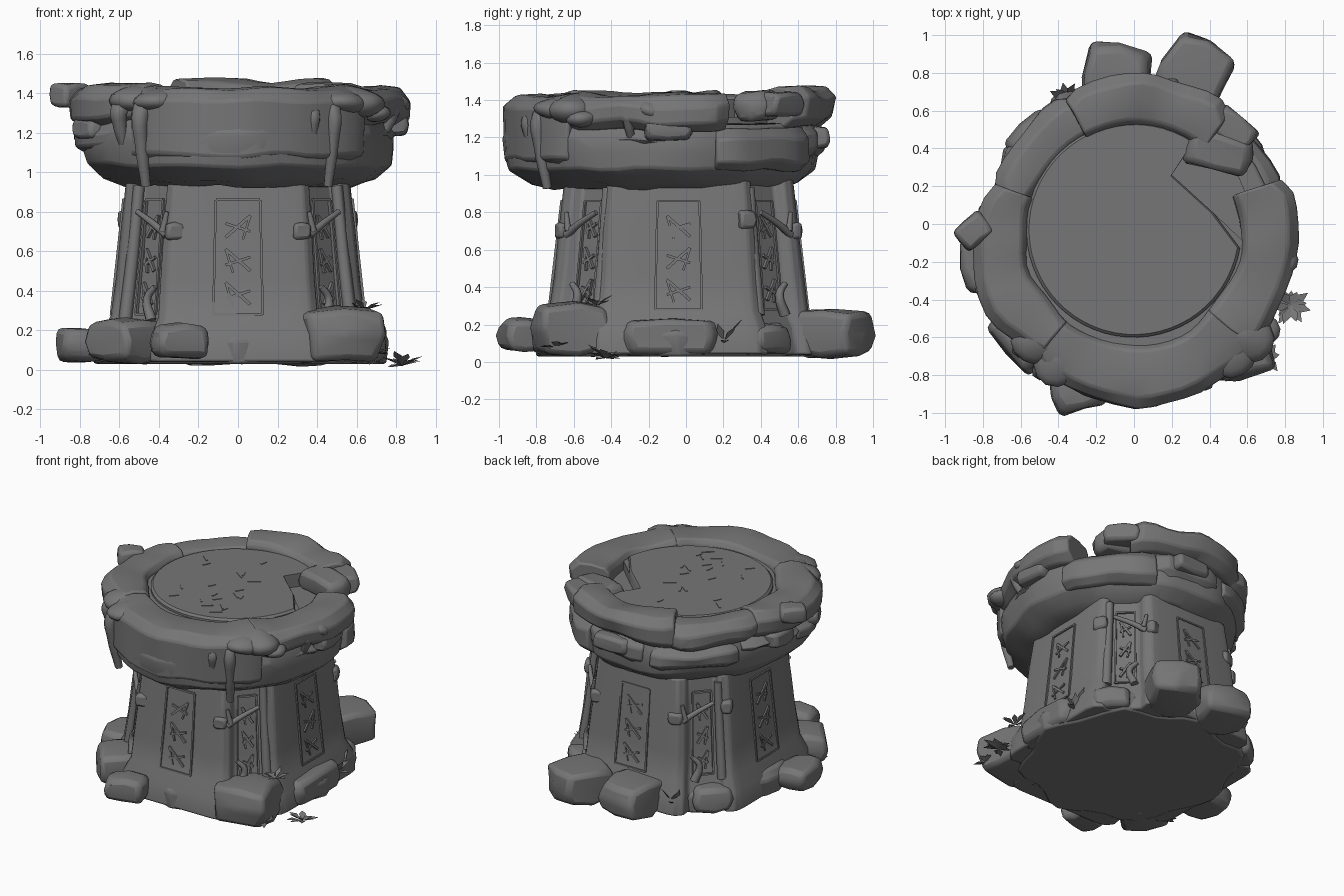
import bpy, bmesh, math, random
from mathutils import Vector, Matrix, noise

if "Cube" in bpy.data.objects:
    bpy.data.objects.remove(bpy.data.objects["Cube"])

random.seed(4)
STONE = bpy.data.materials.new("grey stone")
STONE.diffuse_color = (0.18, 0.18, 0.18, 1)
STONE.use_nodes = True
STONE.node_tree.nodes["Principled BSDF"].inputs["Base Color"].default_value = STONE.diffuse_color
CY = -0.04  # body centre in y


def finish(name, bm, bevel=0, rough=0, angle=35, flat=False):
    for v in bm.verts:
        if rough:
            n = noise.noise_vector(v.co * 4) * rough
            v.co += Vector((n.x, n.y, 0)) if flat else n
    bmesh.ops.recalc_face_normals(bm, faces=bm.faces)
    me = bpy.data.meshes.new(name)
    bm.to_mesh(me)
    bm.free()
    ob = bpy.data.objects.new(name, me)
    bpy.context.collection.objects.link(ob)
    me.materials.append(STONE)
    if bevel:
        m = ob.modifiers.new("bevel", 'BEVEL')
        m.width, m.segments, m.limit_method = bevel, 2, 'ANGLE'
        m.angle_limit = math.radians(28)
    bpy.ops.object.select_all(action='DESELECT')
    ob.select_set(True)
    bpy.context.view_layer.objects.active = ob
    bpy.ops.object.shade_smooth_by_angle(angle=math.radians(angle))
    return ob


def loft(name, rings, **kw):
    """Skin rings of points and cap both ends."""
    bm = bmesh.new()
    vs = [[bm.verts.new(p) for p in r] for r in rings]
    n = len(vs[0])
    for a, b in zip(vs, vs[1:]):
        for i in range(n):
            bm.faces.new((a[i], a[(i + 1) % n], b[(i + 1) % n], b[i]))
    bm.faces.new(vs[0])
    bm.faces.new(vs[-1])
    return finish(name, bm, **kw)


def rock(name, loc, size, turn=0, tilt=0, jit=0.12, bevel=0.03):
    bm = bmesh.new()
    bmesh.ops.create_cube(bm, size=1)
    bmesh.ops.subdivide_edges(bm, edges=bm.edges, cuts=1, use_grid_fill=True)
    for v in bm.verts:
        out = sum(abs(c) > 0.4 for c in v.co)
        v.co *= (1, 1, 0.93, 0.84)[out]
        v.co += Vector([random.uniform(-jit, jit) * 0.5 for _ in range(3)])
    m = Matrix.Translation(loc) @ Matrix.Rotation(math.radians(turn), 4, 'Z') @ Matrix.Rotation(tilt, 4, 'X')
    bm.transform(m @ Matrix.Diagonal((*size, 1)))
    return finish(name, bm, bevel=bevel, angle=40)


def tube(name, pts, r0, r1):
    """Tapered round strand through points."""
    cu = bpy.data.curves.new(name, 'CURVE')
    cu.dimensions, cu.bevel_depth, cu.bevel_resolution, cu.use_fill_caps = '3D', 1, 1, True
    cu.resolution_u = 4
    sp = cu.splines.new('BEZIER')
    sp.bezier_points.add(len(pts) - 1)
    for i, (bp, p) in enumerate(zip(sp.bezier_points, pts)):
        bp.co, bp.handle_left_type, bp.handle_right_type = p, 'AUTO', 'AUTO'
        bp.radius = r0 + (r1 - r0) * i / (len(pts) - 1)
    ob = bpy.data.objects.new(name, cu)
    bpy.context.collection.objects.link(ob)
    cu.materials.append(STONE)


# ---- tapering body: wide cardinal faces, recessed diagonal faces between ribs
def section(z, s):
    half = [(0.29, 0.60), (0.345, 0.59), (0.38, 0.55), (0.37, 0.495)]
    corner = half + [(y, x) for x, y in reversed(half)]
    pts = []
    for k in range(4):
        c, sn = math.cos(-k * math.pi / 2), math.sin(-k * math.pi / 2)
        pts += [(s * (x * c - y * sn), s * 1.08 * (x * sn + y * c) + CY, z) for x, y in corner]
    return pts


def body_scale(z):
    return 1.115 - 0.18 * z


loft("body", [section(z, s) for z, s in
              [(0.04, 1.17), (0.18, 1.15), (0.27, 1.07), (0.45, body_scale(0.45)),
               (0.7, body_scale(0.7)), (0.98, body_scale(0.98))]], bevel=0.012, rough=0.006)


# ---- carved panels: maps across, up and outward on one face of the body
def on_face(ang, dist_x, dist_y):
    a = math.radians(ang)

    def place(u, z, out):
        s = body_scale(z)
        dx, dy = math.cos(a), math.sin(a)
        return Vector((dx * (dist_x * s + out) - dy * u, dy * (dist_y * s + out) + CY + dx * u, z))
    return place


def strip(bm, place, u0, z0, u1, z1, w, out):
    d = Vector((u1 - u0, z1 - z0)).normalized() * w
    q = [(u0 + d.y, z0 - d.x), (u1 + d.y, z1 - d.x), (u1 - d.y, z1 + d.x), (u0 - d.y, z0 + d.x)]
    lo = [bm.verts.new(place(u, z, -0.02)) for u, z in q]
    hi = [bm.verts.new(place(u, z, out)) for u, z in q]
    bm.faces.new(hi)
    for i in range(4):
        bm.faces.new((lo[i], lo[(i + 1) % 4], hi[(i + 1) % 4], hi[i]))


for ang in range(0, 360, 45):
    diag = ang % 90
    place = on_face(ang, *((0.617, 0.666) if diag else (0.60, 0.648)))
    w = 0.07 if diag else 0.125
    bm = bmesh.new()
    frame = [(-w, 0.28), (w, 0.28), (w * 0.9, 0.86), (-w * 0.9, 0.86)]
    for (a, b), (c, d) in zip(frame, frame[1:] + frame[:1]):
        strip(bm, place, a, b, c, d, 0.006, 0.01)
    for z in (0.38, 0.55, 0.72):  # angular carved marks
        k = random.choice((-1, 1)) * w * 0.5
        strip(bm, place, -k, z - 0.05, k, z + 0.06, 0.008, 0.01)
        strip(bm, place, -k, z + 0.02, k, z - 0.02, 0.007, 0.009)
        strip(bm, place, k, z + 0.06, k * 0.4, z - 0.06, 0.006, 0.009)
    finish("carved_panel", bm)

# ---- foot slab and boulders
loft("foot", [[(r * math.cos(t) * (1 + 0.05 * math.cos(8 * t)), r * 1.04 * math.sin(t) * (1 + 0.05 * math.cos(8 * t)) + CY, z)
               for t in [i * math.tau / 40 for i in range(40)]]
              for z, r in [(0.03, 0.70), (0.15, 0.72), (0.21, 0.67)]], bevel=0.015, rough=0.05, flat=True)
for loc, size, turn in [
        ((-0.29, -0.88, 0.14), (0.28, 0.22, 0.18), 15), ((0.51, -0.62, 0.17), (0.41, 0.40, 0.28), 12),
        ((-0.56, -0.58, 0.145), (0.32, 0.34, 0.23), 40), ((-0.79, -0.20, 0.125), (0.25, 0.32, 0.17), 8),
        ((-0.10, 0.77, 0.15), (0.36, 0.36, 0.25), -8), ((0.31, 0.78, 0.15), (0.37, 0.40, 0.25), -27),
        ((0.66, -0.08, 0.13), (0.18, 0.52, 0.19), 0), ((0.52, 0.40, 0.12), (0.26, 0.28, 0.17), 45),
        ((-0.50, 0.43, 0.13), (0.28, 0.28, 0.19), -45)]:
    rock("base_boulder", loc, size, turn)

# ---- capital: outline radius every 15 degrees, starting at +x
OUT = [0.87, 0.86, 0.85, 0.83, 0.86, 0.85, 0.86, 0.86, 0.84, 0.82, 0.82, 0.81,
       0.85, 0.87, 0.87, 0.83, 0.84, 0.86, 0.88, 0.87, 0.86, 0.86, 0.85, 0.85]
CAP_Y = -0.07


def outline(deg):
    f = (deg % 360) / 15
    i = int(f)
    return OUT[i % 24] + (OUT[(i + 1) % 24] - OUT[i % 24]) * (f - i)


def ring(z, s, front=0, n=48):
    """Capital ring; 'front' pushes the front part outward."""
    pts = []
    for i in range(n):
        d = i * 360 / n
        t = math.radians(d)
        r = outline(d) * s + front * max(0, -math.sin(t)) ** 1.2
        pts.append((r * math.cos(t), r * math.sin(t) + CAP_Y, z))
    return pts


loft("capital_lower", [ring(0.925, 0.67, 0.05), ring(0.955, 0.79, 0.06), ring(1.03, 0.89, 0.10), ring(1.12, 0.91, 0.10),
                       ring(1.20, 0.91, 0.10), ring(1.27, 0.88, 0.09)], bevel=0.012, rough=0.025)


def arc(name, a0, a1, r_in, s, z0, z1, step=6):
    """Curved rim block with a chamfered section, dipping inward."""
    rings = []
    n = max(2, round((a1 - a0) / step))
    for i in range(n + 1):
        d = a0 + (a1 - a0) * i / n
        t = math.radians(d)
        ro = outline(d) * s * (0.965 if i in (0, n) else 1)
        sec = [(r_in, z0), (ro - 0.06, z0), (ro, z0 + 0.05), (ro + 0.005, z1 - 0.06), (ro - 0.05, z1 - 0.005),
               ((ro + r_in) / 2, z1), (r_in + 0.03, z1 - 0.015), (r_in, z1 - 0.05)]
        rings.append([(r * math.cos(t), r * math.sin(t) + CAP_Y, z) for r, z in sec])
    return loft(name, rings, bevel=0.012, rough=0.03)


for a0, a1, r_in, s, z0, z1 in [
        (-44, 22, 0.57, 1.01, 1.24, 1.43), (52, 116, 0.59, 1.0, 1.25, 1.47), (113, 160, 0.59, 0.99, 1.24, 1.42),
        (158, 232, 0.57, 1.0, 1.24, 1.44), (229, 318, 0.57, 1.025, 1.04, 1.425)]:
    arc("rim_block", a0, a1, r_in, s, z0, z1)
for a0, a1, s, z0, z1 in [(-42, -5, 0.95, 1.13, 1.25), (18, 64, 0.98, 1.02, 1.25), (64, 100, 0.95, 1.08, 1.27),
                          (104, 150, 0.96, 1.06, 1.25), (152, 190, 0.96, 1.14, 1.26), (188, 230, 0.97, 1.08, 1.26)]:
    arc("under_rim_block", a0, a1, 0.6, s, z0, z1)

# ---- top disc with a broken-out wedge, and the bed around it
TOP = 1.405
edge = [(0.57 * math.cos(math.radians(d)), 0.57 * math.sin(math.radians(d)) - 0.03) for d in range(56, 356, 6)]
wedge = [(0.42, 0.06), (0.2, 0.26)]
loft("top_disc", [[(x * k, y * k, z) for x, y in edge + wedge] for z, k in [(1.2, 1.0), (TOP - 0.015, 1.0), (TOP, 0.975)]])
bed = [(x * 1.13, y * 1.13) for x, y in edge] + wedge
loft("disc_bed", [[(x, y, z) for x, y in bed] for z in (1.2, 1.375)])
loft("wedge_floor", [[(0.63 * math.cos(t), 0.63 * math.sin(t) - 0.05, z) for t in [i * math.tau / 40 for i in range(40)]]
                     for z in (1.2, 1.31)])
rock("fallen_stone", (0.45, 0.38, 1.37), (0.36, 0.2, 0.17), -14, 0.1)
bm = bmesh.new()
for i in range(22):  # shallow chisel marks on the disc
    a, r = random.uniform(0, 6.28), random.uniform(0.1, 0.48)
    x, y = r * math.cos(a), r * math.sin(a) - 0.05
    if x + y < 0.3:
        strip(bm, lambda u, z, o: Vector((u, z, TOP + o)), x, y, x + random.uniform(-.08, .08), y + 0.05, 0.006, 0.004)
finish("chisel_marks", bm)

# ---- loose stones wedged around the rim
for loc, size, turn in [((-0.85, -0.04, 1.39), (0.2, 0.15, 0.12), 40), ((0.80, -0.1, 1.24), (0.12, 0.26, 0.12), 5),
                        ((-0.76, 0.0, 1.21), (0.14, 0.24, 0.11), 0), ((0.1, 0.70, 1.2), (0.3, 0.14, 0.12), 0),
                        ((0.52, 0.50, 1.38), (0.26, 0.16, 0.13), -40), ((-0.74, -0.4, 1.22), (0.14, 0.22, 0.11), 30)]:
    rock("rim_stone", loc, size, turn, bevel=0.02)

# ---- moss drips hugging the rim and flat lobes on the corners
for x, y, z0, z1, r in [(-0.49, -0.77, 1.38, 0.93, 0.06), (0.48, -0.78, 1.38, 0.93, 0.055), (0.38, -0.84, 1.36, 1.1, 0.05),
                        (-0.60, -0.66, 1.38, 1.12, 0.06), (0.78, -0.31, 1.38, 1.2, 0.05)]:
    tube("moss_drip", [(x * 0.85, y * 0.85, z0), (x, y, z0 - 0.07), (x, y, (z0 + z1) / 2), (x * 0.95, y * 0.95, z1)], r, r * 0.45)
for x, y, z, r in [(0.60, -0.62, 1.36, 0.12), (0.68, -0.56, 1.31, 0.08), (0.52, -0.71, 1.36, 0.10), (-0.52, -0.63, 1.37, 0.11),
                   (0.78, -0.2, 1.36, 0.08), (-0.41, -0.75, 1.365, 0.10)]:
    bm = bmesh.new()
    bmesh.ops.create_uvsphere(bm, u_segments=12, v_segments=8, radius=r)
    bm.transform(Matrix.Translation((x, y, z)) @ Matrix.Diagonal((1.2, 1.1, 0.6, 1)))
    finish("moss_lobe", bm, rough=0.035, angle=60)


# ---- leafy tufts: fans of pointed blades
def tuft(name, c, size, n, lift):
    bm = bmesh.new()
    for i in range(n):
        a = i * math.tau / n + random.uniform(-.3, .3)
        d = Vector((math.cos(a), math.sin(a), random.uniform(0.1, lift))) * size * random.uniform(0.6, 1)
        w = Vector((-math.sin(a), math.cos(a), 0)) * size * 0.2
        c0 = Vector(c)
        pts = [c0, c0 + d * 0.55 + w, c0 + d * 1.0 - Vector((0, 0, size * 0.15)), c0 + d * 0.55 - w]
        bm.faces.new([bm.verts.new(p) for p in pts])
    finish(name, bm)


for c, size, n, lift in [((0.83, -0.43, 0.02), 0.12, 14, 0.9), ((0.70, -0.70, 0.08), 0.11, 9, 0.8), ((-0.36, 0.66, 0.1), 0.11, 11, 1.8),
                         ((0.68, 0.2, 0.1), 0.11, 9, 1.8), ((0.64, -0.48, 0.30), 0.10, 8, 0.9), ((-0.7, -0.5, 0.06), 0.1, 8, 0.6)]:
    tuft("leaf_tuft", c, size, n, lift)

# ---- stubby vines and knobs on the corner ribs
for sx in (-1, 1):
    for sy in (-1, 1):
        p = lambda x, y, z: (sx * x, sy * y + CY, z)
        tube("vine", [p(0.36, 0.60, 0.68), p(0.43, 0.53, 0.74), p(0.51, 0.44, 0.80)], 0.022, 0.014)
        tube("vine", [p(0.38, 0.59, 0.70), p(0.36, 0.60, 0.80)], 0.02, 0.012)
        tube("vine", [p(0.44, 0.57, 0.25), p(0.46, 0.54, 0.36), p(0.42, 0.57, 0.42)], 0.03, 0.016)
        tube("root", [p(0.50, 0.38, 0.93), p(0.53, 0.40, 0.6), p(0.57, 0.43, 0.25)], 0.03, 0.035)
        rock("knob", p(0.32, 0.62, 0.70), (0.1, 0.07, 0.09), 20, bevel=0.015)
        rock("knob", p(0.56, 0.36, 0.76 if sy > 0 else 0.34), (0.08, 0.1, 0.1), 30, bevel=0.015)
